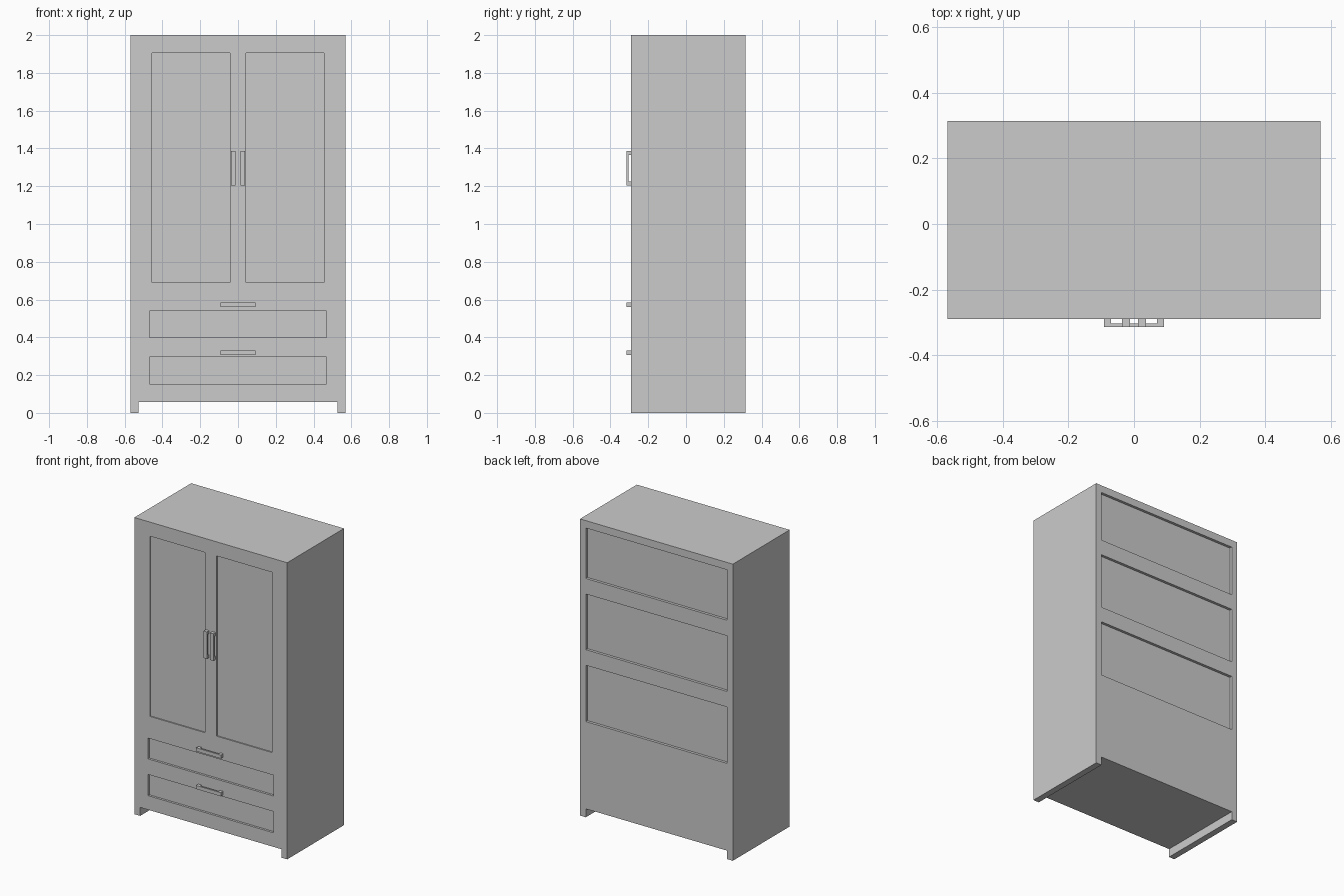
import bpy, bmesh
from mathutils import Vector

if "Cube" in bpy.data.objects:
    bpy.data.objects.remove(bpy.data.objects["Cube"])

FRONT, BACK = -0.29, 0.315


def make_boxes(name, boxes):
    """One object from a list of (x0, x1, y0, y1, z0, z1) boxes."""
    bm = bmesh.new()
    for x0, x1, y0, y1, z0, z1 in boxes:
        verts = bmesh.ops.create_cube(bm, size=1)["verts"]
        bmesh.ops.scale(bm, vec=Vector((x1 - x0, y1 - y0, z1 - z0)), verts=verts)
        bmesh.ops.translate(bm, vec=Vector((x0 + x1, y0 + y1, z0 + z1)) / 2, verts=verts)
    mesh = bpy.data.meshes.new(name)
    bm.to_mesh(mesh)
    bm.free()
    ob = bpy.data.objects.new(name, mesh)
    bpy.context.collection.objects.link(ob)
    return ob


# Solid cabinet body
body = make_boxes("cabinet_body", [(-0.57, 0.57, FRONT, BACK, 0, 2)])

# Space between the two side runners
cuts = [(-0.527, 0.527, -0.5, 0.5, -0.1, 0.057)]
# Shallow door panels
for x0, x1 in ((-0.455, -0.043), (0.043, 0.455)):
    cuts.append((x0, x1, FRONT - 0.1, FRONT + 0.008, 0.69, 1.905))
# Recessed drawer panels
for z0, z1 in ((0.152, 0.295), (0.40, 0.54)):
    cuts.append((-0.468, 0.468, FRONT - 0.1, FRONT + 0.015, z0, z1))
# Recessed back panels
for z0, z1 in ((0.645, 1.025), (1.13, 1.505), (1.61, 1.95)):
    cuts.append((-0.527, 0.527, BACK - 0.018, BACK + 0.1, z0, z1))

cutter = make_boxes("panel_cutter", cuts)
cutter.hide_render = True
mod = body.modifiers.new("panels", "BOOLEAN")
mod.operation, mod.solver, mod.object = "DIFFERENCE", "EXACT", cutter
dg = bpy.context.evaluated_depsgraph_get()
body.data = bpy.data.meshes.new_from_object(body.evaluated_get(dg))
body.modifiers.clear()
bpy.data.objects.remove(cutter)

# Drawer handles: a bar on two posts
y0, y1, y2 = -0.315, -0.304, FRONT + 0.002
for name, z in (("lower", 0.307), ("upper", 0.561)):
    make_boxes(name + "_drawer_handle", [
        (-0.092, 0.092, y0, y1, z, z + 0.024),
        (-0.092, -0.07, y1, y2, z, z + 0.024),
        (0.07, 0.092, y1, y2, z, z + 0.024)])

# Door handles: upright bars on two posts
for name, x in (("left", -0.036), ("right", 0.012)):
    make_boxes(name + "_door_handle", [
        (x, x + 0.024, y0, y1, 1.205, 1.387),
        (x, x + 0.024, y1, y2, 1.205, 1.226),
        (x, x + 0.024, y1, y2, 1.366, 1.387)])
